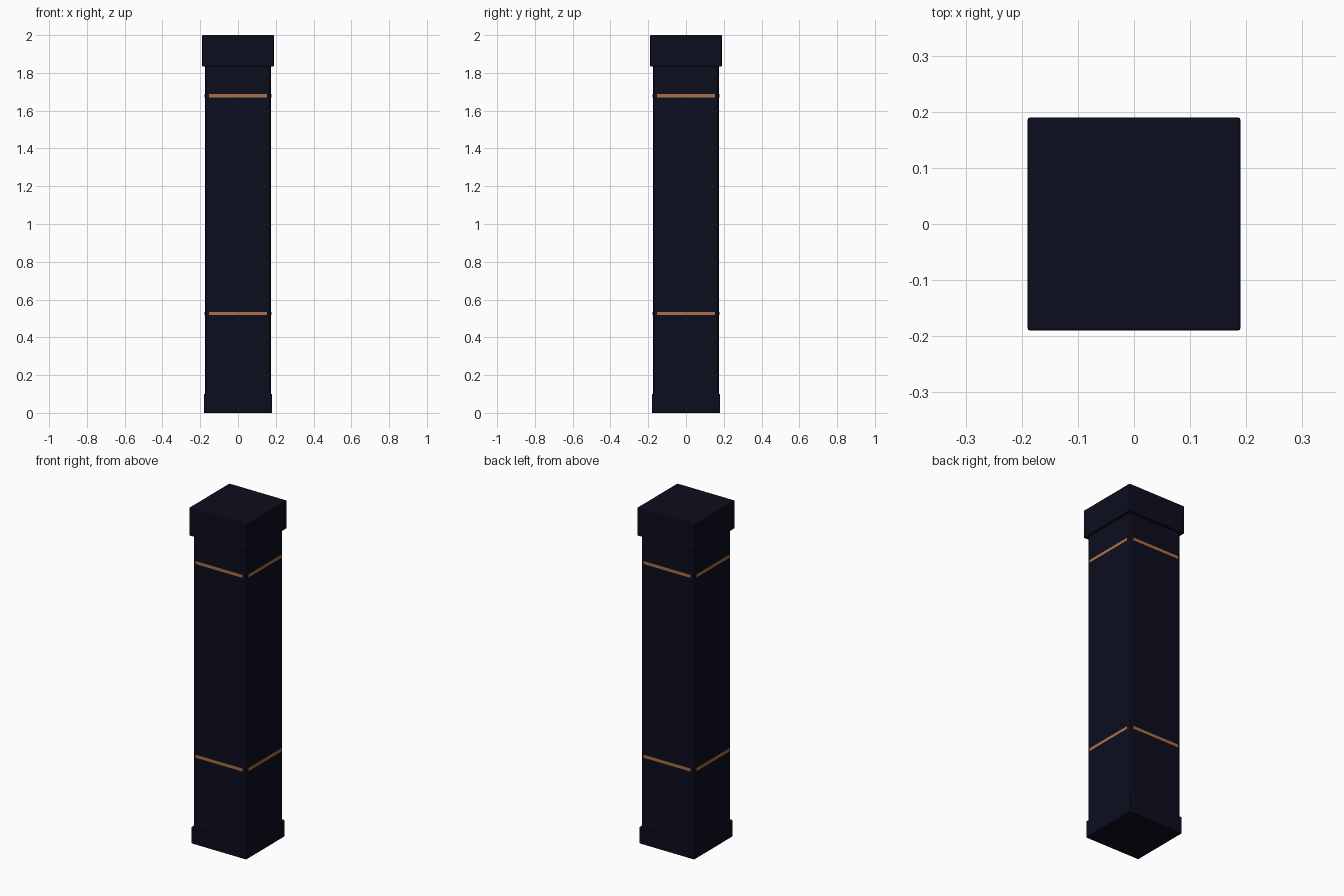
import bpy, bmesh
from mathutils import Matrix

if "Cube" in bpy.data.objects:
    bpy.data.objects.remove(bpy.data.objects["Cube"])


def material(name, rgb):
    m = bpy.data.materials.new(name)
    m.diffuse_color = (*rgb, 1.0)
    m.use_nodes = True
    m.node_tree.nodes["Principled BSDF"].inputs["Base Color"].default_value = m.diffuse_color
    return m


navy = material("dark navy", (0.0037, 0.004, 0.0125))
copper = material("copper", (0.41, 0.16, 0.065))


def box(name, half_x, half_y, z0, z1, mat, y=0.0, turn=0.0, bevel=0.0, upright_only=False):
    bm = bmesh.new()
    bmesh.ops.create_cube(bm, size=1.0)
    for v in bm.verts:
        v.co.x *= 2 * half_x
        v.co.y = v.co.y * 2 * half_y + y
        v.co.z = z0 + (v.co.z + 0.5) * (z1 - z0)
    if bevel:
        edges = [e for e in bm.edges if not upright_only
                 or abs(e.verts[0].co.z - e.verts[1].co.z) > 1e-4]
        bmesh.ops.bevel(bm, geom=edges, offset=bevel, segments=2,
                        profile=0.5, affect='EDGES')
    bm.transform(Matrix.Rotation(turn, 4, 'Z'))
    me = bpy.data.meshes.new(name)
    bm.to_mesh(me)
    bm.free()
    me.materials.append(mat)
    ob = bpy.data.objects.new(name, me)
    bpy.context.collection.objects.link(ob)
    return ob


# Square pillar: plinth, shaft with softened upright corners, overhanging cap
box("plinth", 0.18, 0.18, 0.0, 0.1, navy, bevel=0.003)
box("shaft", 0.176, 0.176, 0.09, 1.84, navy, bevel=0.018, upright_only=True)
box("cap", 0.19, 0.19, 1.833, 2.0, navy, bevel=0.005)

# Thin copper strips on all four sides at two heights
for level, z in (("lower", 0.526), ("upper", 1.678)):
    for i in range(4):
        box(f"{level}_strip_{i + 1}", 0.154, 0.002, z - 0.009, z + 0.009, copper,
            y=-0.176, turn=i * 1.5707963)
